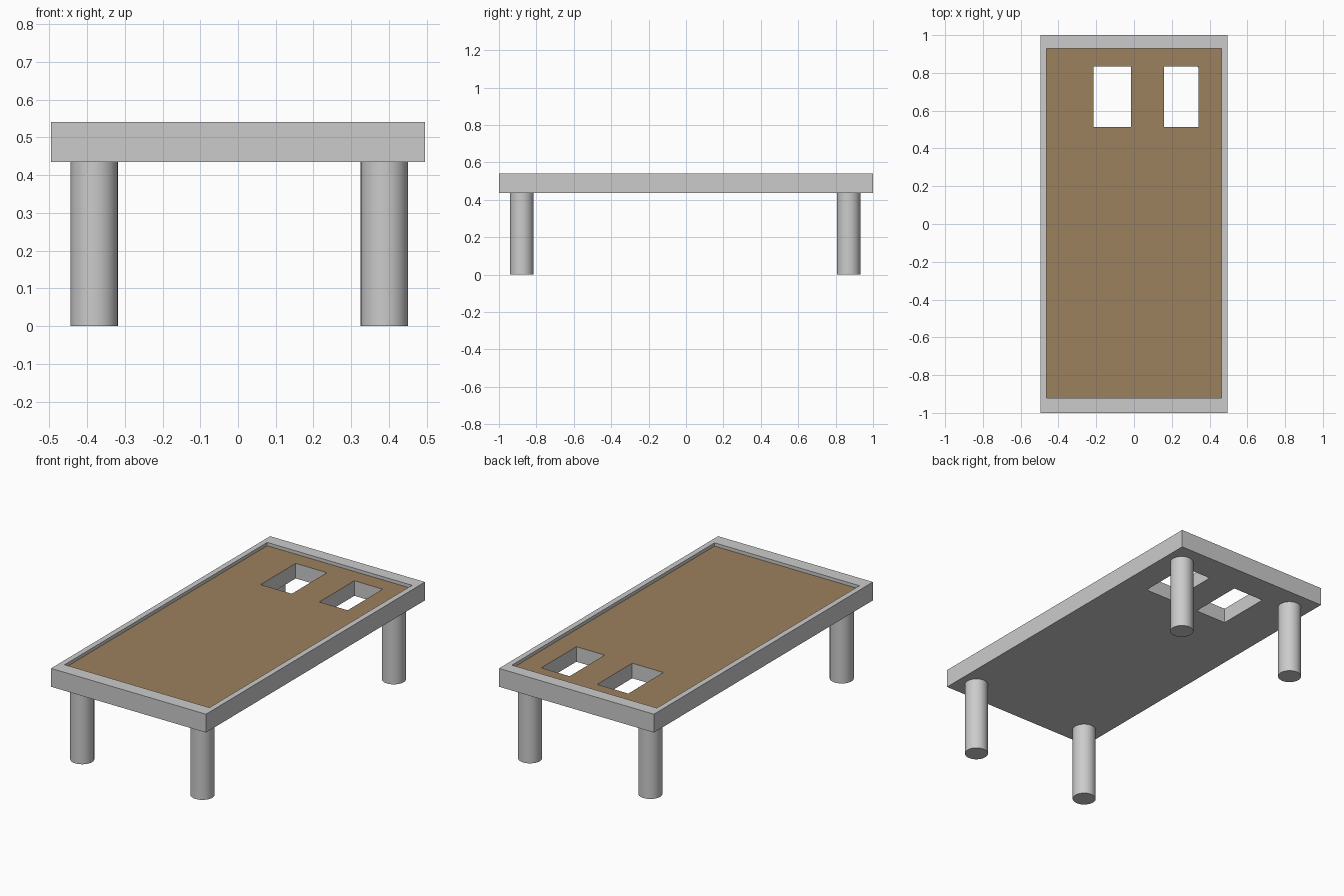
import bpy

if "Cube" in bpy.data.objects:
    bpy.data.objects.remove(bpy.data.objects["Cube"])

HALF_X, HALF_Y = 0.495, 1.0
BOTTOM, TOP, RECESS = 0.435, 0.541, 0.522


def material(name, colour):
    m = bpy.data.materials.new(name)
    m.diffuse_color = (*colour, 1)
    m.use_nodes = True
    m.node_tree.nodes["Principled BSDF"].inputs["Base Color"].default_value = m.diffuse_color
    return m


grey = material("light grey", (0.60, 0.60, 0.60))
brown = material("tan brown", (0.33, 0.22, 0.11))


def box(name, x0, x1, y0, y1, z0, z1):
    bpy.ops.mesh.primitive_cube_add(
        size=1, location=((x0 + x1) / 2, (y0 + y1) / 2, (z0 + z1) / 2))
    ob = bpy.context.object
    ob.name = name
    ob.scale = (x1 - x0, y1 - y0, z1 - z0)
    bpy.ops.object.transform_apply(location=True, rotation=False, scale=True)
    return ob


def cut(target, cutter):
    mod = target.modifiers.new("cut", 'BOOLEAN')
    mod.operation = 'DIFFERENCE'
    mod.solver = 'EXACT'
    mod.object = cutter
    bpy.context.view_layer.objects.active = target
    bpy.ops.object.modifier_apply(modifier=mod.name)
    bpy.data.objects.remove(cutter, do_unlink=True)


# Table top with a shallow tray and two rectangular through holes
top = box("table_top", -HALF_X, HALF_X, -HALF_Y, HALF_Y, BOTTOM, TOP)
cut(top, box("tray_cutter", -0.463, 0.463, -0.922, 0.928, RECESS, 1))
for x0, x1 in ((-0.215, -0.016), (0.160, 0.341)):
    cut(top, box("hole_cutter", x0, x1, 0.514, 0.834, 0.3, 1))

# Brown tray floor, grey everywhere else
top.data.materials.clear()
top.data.materials.append(grey)
top.data.materials.append(brown)
for f in top.data.polygons:
    f.material_index = int(f.normal.z > 0.9 and f.center.z < TOP - 0.005)

# Four round legs
for side, x in (("left", -0.381), ("right", 0.388)):
    for end, y in (("front", -0.878), ("back", 0.869)):
        bpy.ops.mesh.primitive_cylinder_add(
            vertices=32, radius=0.063, depth=BOTTOM, location=(x, y, BOTTOM / 2))
        leg = bpy.context.object
        leg.name = f"{end}_{side}_leg"
        leg.data.materials.append(grey)
        bpy.ops.object.shade_smooth_by_angle()
